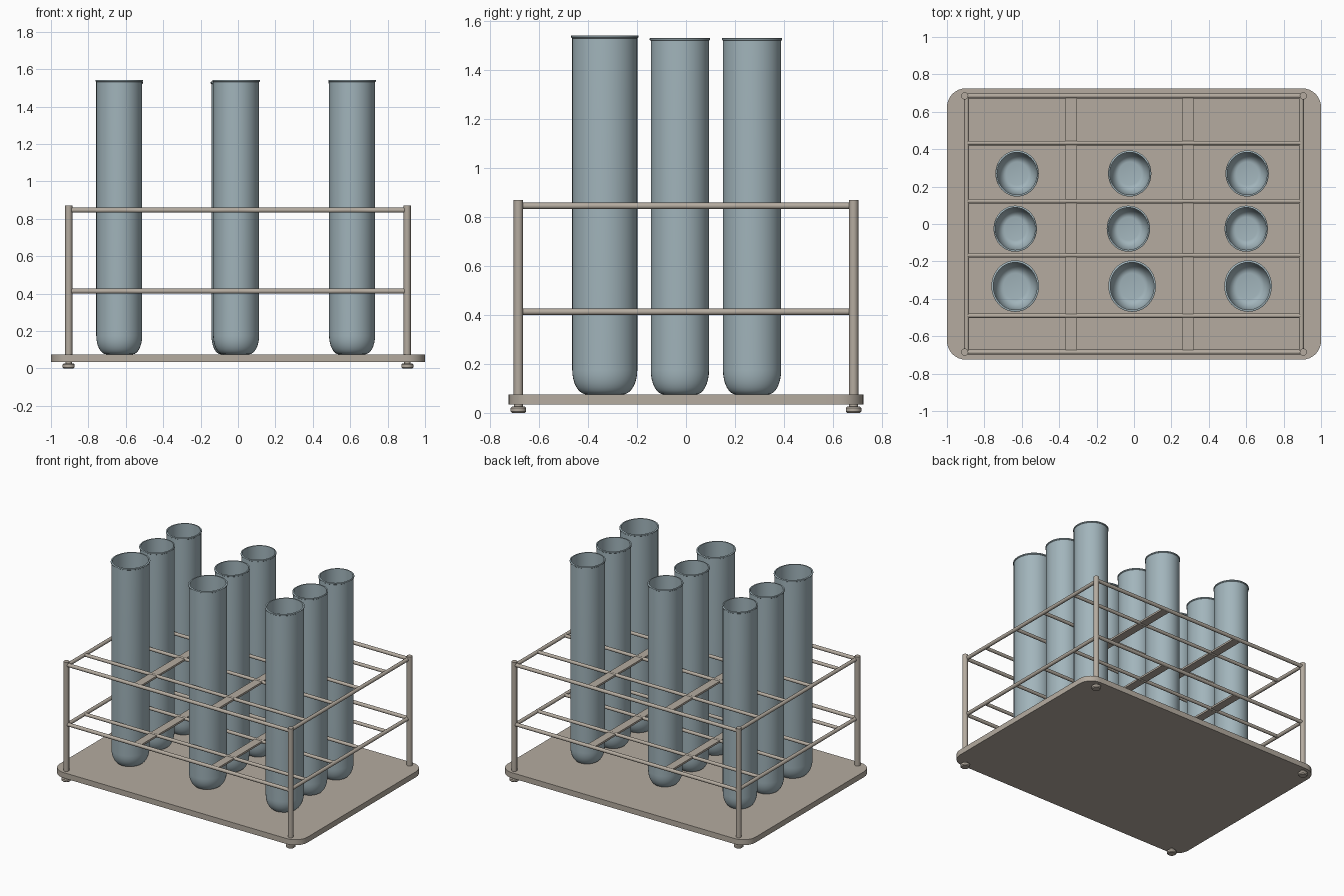
import bpy, bmesh, math
from mathutils import Vector

cube = bpy.data.objects.get("Cube")
if cube:
    bpy.data.objects.remove(cube, do_unlink=True)


def material(name, rgb):
    m = bpy.data.materials.new(name)
    m.use_nodes = True
    m.diffuse_color = (*rgb, 1)
    m.node_tree.nodes["Principled BSDF"].inputs["Base Color"].default_value = (*rgb, 1)
    return m


METAL = material("warm grey metal", (0.46, 0.41, 0.35))
GLASS = material("blue grey glass", (0.36, 0.46, 0.50))


def finish(name, bm, mat, angle=35):
    bmesh.ops.recalc_face_normals(bm, faces=bm.faces)
    mesh = bpy.data.meshes.new(name)
    bm.to_mesh(mesh)
    bm.free()
    mesh.materials.append(mat)
    ob = bpy.data.objects.new(name, mesh)
    bpy.context.collection.objects.link(ob)
    bpy.ops.object.select_all(action="DESELECT")
    ob.select_set(True)
    bpy.context.view_layer.objects.active = ob
    bpy.ops.object.shade_smooth_by_angle(angle=math.radians(angle))
    return ob


def rod(name, a, b, r, sides=16):
    a, b = Vector(a), Vector(b)
    bm = bmesh.new()
    bmesh.ops.create_cone(bm, cap_ends=True, segments=sides, radius1=r, radius2=r,
                          depth=(b - a).length)
    bmesh.ops.rotate(bm, verts=bm.verts, matrix=(b - a).to_track_quat("Z", "Y").to_matrix())
    bmesh.ops.translate(bm, verts=bm.verts, vec=(a + b) / 2)
    return finish(name, bm, METAL)


def box(name, centre, size):
    bm = bmesh.new()
    bmesh.ops.create_cube(bm, size=1)
    bmesh.ops.scale(bm, verts=bm.verts, vec=size)
    bmesh.ops.translate(bm, verts=bm.verts, vec=centre)
    return bm


def lathe(name, profile, centre, scale, mat, sides=40):
    bm = bmesh.new()
    verts = [bm.verts.new((r, 0, z)) for r, z in profile]
    edges = [bm.edges.new(p) for p in zip(verts, verts[1:])]
    bmesh.ops.spin(bm, geom=verts + edges, cent=(0, 0, 0), axis=(0, 0, 1),
                   angle=math.tau, steps=sides)
    bmesh.ops.remove_doubles(bm, verts=bm.verts, dist=1e-4)
    bmesh.ops.scale(bm, verts=bm.verts, vec=scale)
    bmesh.ops.translate(bm, verts=bm.verts, vec=centre)
    return finish(name, bm, mat)


# Base plate with rounded corners
bm = box("base_plate", (0, 0, 0.055), (2, 1.45, 0.04))
corners = [e for e in bm.edges if abs(e.verts[0].co.z - e.verts[1].co.z) > 0.01]
bmesh.ops.bevel(bm, geom=corners, offset=0.1, segments=8, profile=0.5, affect="EDGES")
finish("base_plate", bm, METAL)

# Corner posts and feet
PX, PY = 0.905, 0.685
FOOT = [(0, 0), (0.026, 0), (0.032, 0.006), (0.032, 0.02), (0.026, 0.026),
        (0.018, 0.027), (0.018, 0.036)]
for sx, side in ((-1, "right"), (1, "left")):
    for sy, end in ((-1, "front"), (1, "back")):
        x, y = sx * PX, sy * PY
        rod(f"{end}_{side}_post", (x, y, 0.07), (x, y, 0.87), 0.019, 20)
        lathe(f"{end}_{side}_foot", FOOT, (x, y, 0), (1, 1, 1), METAL, 24)

# Two wire tiers: outer frame, cross rods and flat dividers
for tier, z in (("lower", 0.413), ("upper", 0.846)):
    for s, end in ((-1, "front"), (1, "back")):
        rod(f"{tier}_{end}_rail", (-PX, s * PY, z), (PX, s * PY, z), 0.013)
    for s, side in ((-1, "right"), (1, "left")):
        rod(f"{tier}_{side}_rail", (s * 0.895, -PY, z), (s * 0.895, PY, z), 0.013)
    for i, y in enumerate((-0.49, -0.167, 0.122, 0.433)):
        rod(f"{tier}_cross_rod_{i + 1}", (-0.89, y, z), (0.89, y, z), 0.012)
    for i, x in enumerate((-0.335, 0.288)):
        name = f"{tier}_divider_{i + 1}"
        finish(name, box(name, (x, 0, z), (0.06, 1.36, 0.014)), METAL)


# Open test tubes with rounded bottoms and a thin lip
def tube_profile(top, wall=0.05, flat=0.55, rise=0.1):
    def bowl(radius, low):
        arc = [math.pi / 2 * i / 8 for i in range(9)]
        return [(flat * radius + (1 - flat) * radius * math.sin(a),
                 low + rise * (1 - math.cos(a))) for a in arc]
    outer = [(0, 0.075)] + bowl(1, 0.075)
    lip = [(1, top - 0.012), (1.035, top - 0.009), (1.035, top - 0.002),
           (1.01, top), (1 - wall, top)]
    inner = bowl(1 - wall, 0.085)[::-1] + [(0, 0.085)]
    return outer + lip + inner


ROWS = (("front", -0.332, (-0.635, -0.01, 0.61), 0.123, 0.133, 1.543),
        ("middle", -0.025, (-0.635, -0.03, 0.6), 0.112, 0.119, 1.533),
        ("back", 0.27, (-0.625, -0.023, 0.605), 0.112, 0.119, 1.533))
for row, y, xs, rx, ry, top in ROWS:
    for x, side in zip(xs, ("right", "centre", "left")):
        lathe(f"{row}_{side}_tube", tube_profile(top), (x, y, 0), (rx, ry, 1), GLASS)
